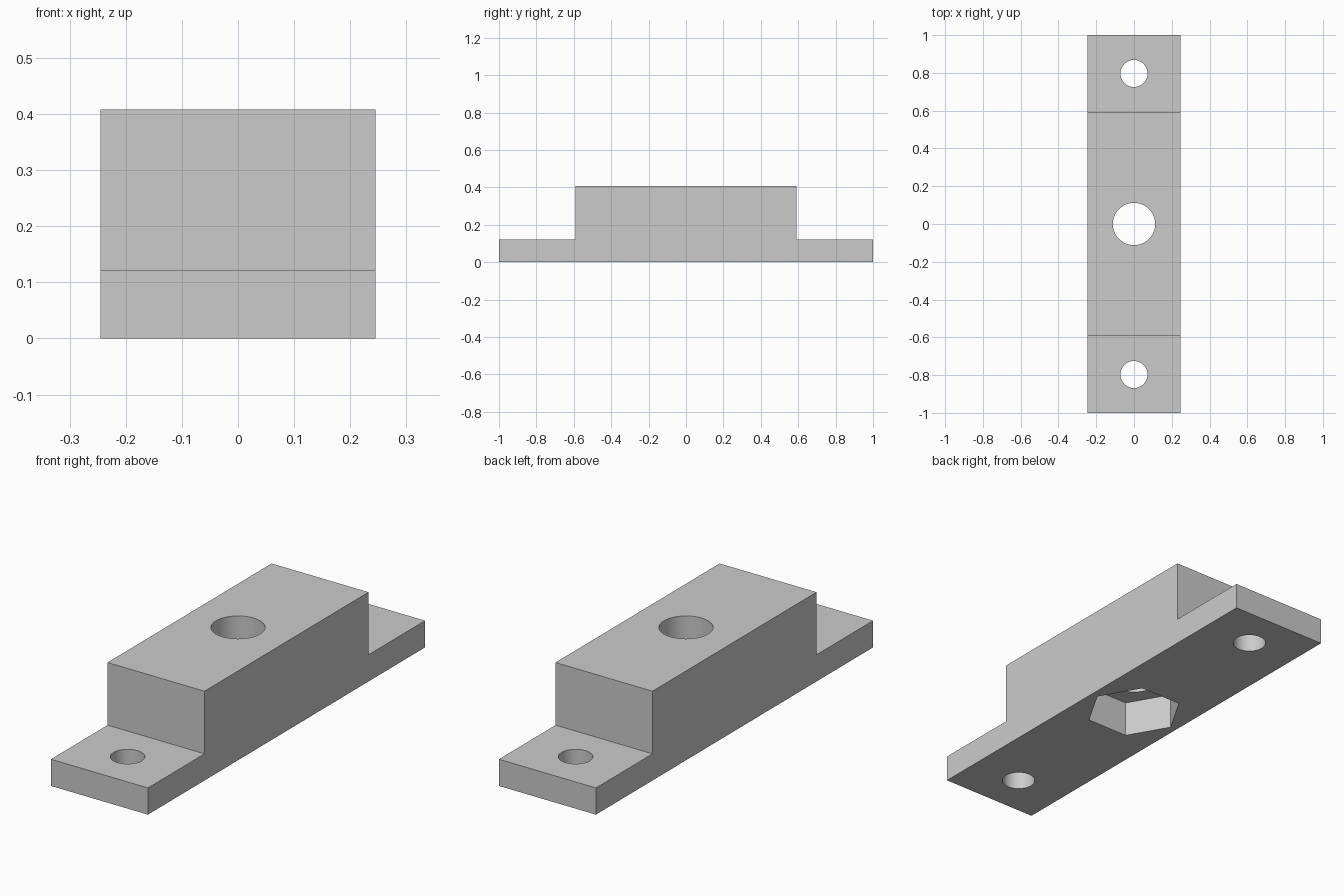
import bpy
import bmesh
import math

if "Cube" in bpy.data.objects:
    bpy.data.objects.remove(bpy.data.objects["Cube"], do_unlink=True)

WIDTH, HEIGHT, FLANGE = 0.49, 0.408, 0.122
BLOCK_Y, HOLE_Y = 0.592, 0.797

grey = bpy.data.materials.new("light grey")
grey.use_nodes = True
colour = (0.6, 0.6, 0.6, 1)
grey.diffuse_color = colour
grey.node_tree.nodes["Principled BSDF"].inputs["Base Color"].default_value = colour


def extruded(name, points, direction):
    """Extrude a closed outline along a direction into a solid."""
    bm = bmesh.new()
    face = bm.faces.new([bm.verts.new(p) for p in points])
    ext = bmesh.ops.extrude_face_region(bm, geom=[face])
    verts = [g for g in ext["geom"] if isinstance(g, bmesh.types.BMVert)]
    bmesh.ops.translate(bm, verts=verts, vec=direction)
    bmesh.ops.recalc_face_normals(bm, faces=bm.faces)
    mesh = bpy.data.meshes.new(name)
    bm.to_mesh(mesh)
    bm.free()
    mesh.materials.append(grey)
    obj = bpy.data.objects.new(name, mesh)
    bpy.context.collection.objects.link(obj)
    return obj


def prism_cutter(name, y, radius, sides, bottom, top):
    """Vertical prism used to cut a hole or pocket."""
    ring = [(radius * math.cos(math.tau * i / sides),
             y + radius * math.sin(math.tau * i / sides), bottom)
            for i in range(sides)]
    cutter = extruded(name, ring, (0, 0, top - bottom))
    cutter.hide_render = True
    return cutter


# Stepped body: raised block with a flange at each end
half = [(1, 0), (1, FLANGE), (BLOCK_Y, FLANGE), (BLOCK_Y, HEIGHT)]
outline = half + [(-y, z) for y, z in reversed(half)]
body = extruded("bracket_body", [(-WIDTH / 2, y, z) for y, z in outline],
                (WIDTH, 0, 0))

# Screw holes, bolt hole and hexagonal nut pocket underneath
cutters = [
    prism_cutter("front_screw_hole", -HOLE_Y, 0.0715, 64, -0.1, 0.3),
    prism_cutter("back_screw_hole", HOLE_Y, 0.0715, 64, -0.1, 0.3),
    prism_cutter("bolt_hole", 0, 0.112, 64, -0.1, 0.6),
    prism_cutter("nut_pocket", 0, 0.212, 6, -0.1, 0.166),
]
bpy.ops.object.select_all(action="DESELECT")
body.select_set(True)
bpy.context.view_layer.objects.active = body
for cutter in cutters:
    cut = body.modifiers.new(cutter.name, "BOOLEAN")
    cut.operation = "DIFFERENCE"
    cut.solver = "EXACT"
    cut.object = cutter
    bpy.ops.object.modifier_apply(modifier=cut.name)
for cutter in cutters:
    bpy.data.objects.remove(cutter, do_unlink=True)

# Round holes shade smoothly, all other edges stay sharp
bpy.ops.object.shade_smooth_by_angle(angle=math.radians(30))
